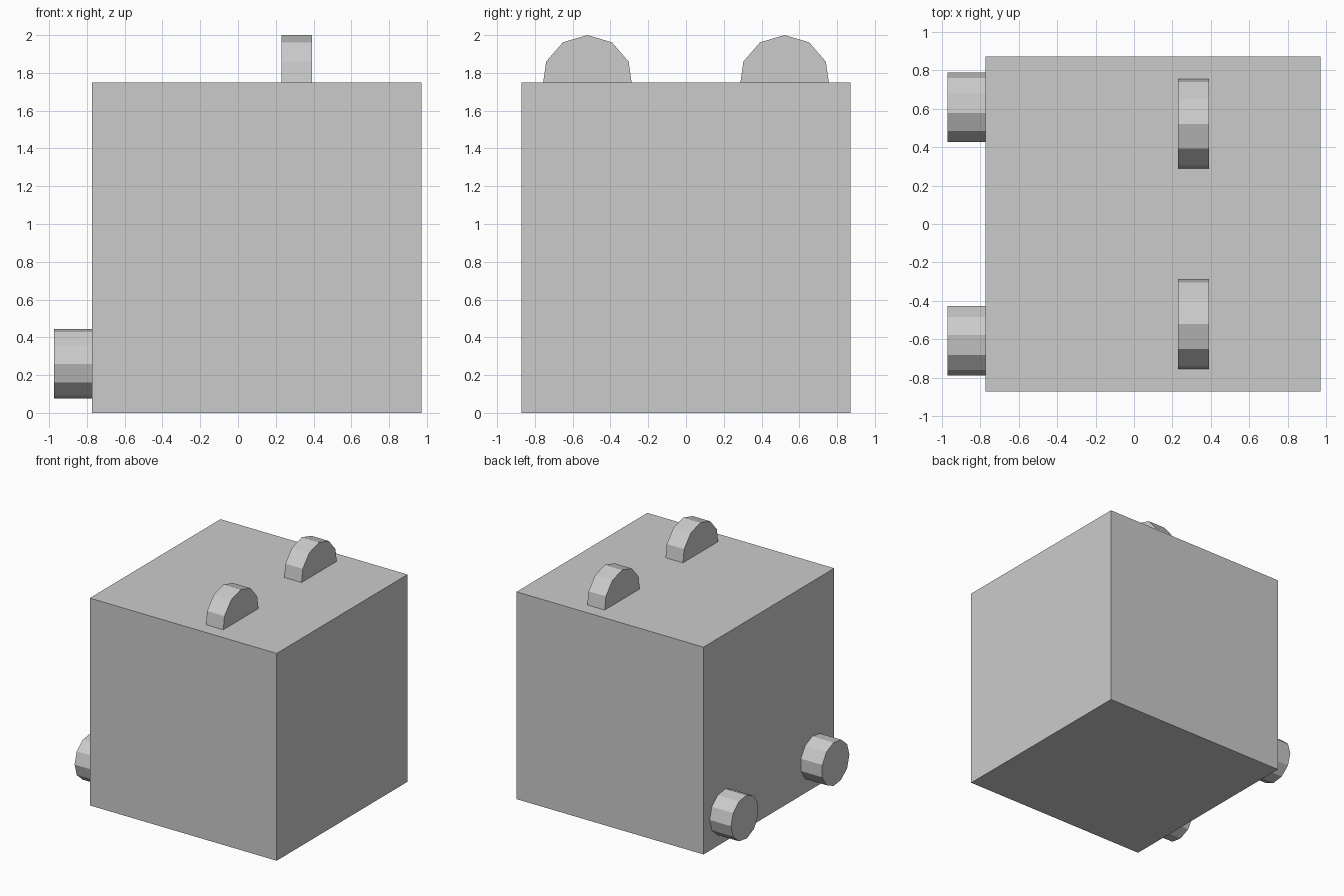
import bpy
from math import pi, sin, cos

if "Cube" in bpy.data.objects:
    bpy.data.objects.remove(bpy.data.objects["Cube"])


def prism(name, x0, x1, y, z, r, start, sides=11):
    """Low-poly disc lying along x, first corner at angle 'start' in the y-z plane."""
    ring = [(y + r * cos(start + 2 * pi * i / sides),
             z + r * sin(start + 2 * pi * i / sides)) for i in range(sides)]
    verts = [(x, a, b) for x in (x0, x1) for a, b in ring]
    faces = [list(range(sides))[::-1], list(range(sides, 2 * sides))]
    for i in range(sides):
        j = (i + 1) % sides
        faces.append([i, j, j + sides, i + sides])
    mesh = bpy.data.meshes.new(name)
    mesh.from_pydata(verts, [], faces)
    obj = bpy.data.objects.new(name, mesh)
    bpy.context.collection.objects.link(obj)
    return obj


# Cube body
bpy.ops.mesh.primitive_cube_add(size=1, location=(0.099, 0, 0.875))
body = bpy.context.object
body.name = "body"
body.scale = (1.746, 1.744, 1.75)
bpy.ops.object.transform_apply(location=False, rotation=False, scale=True)

for side, label in ((-1, "right"), (1, "left")):
    # Round ears half sunk into the top
    prism(f"{label}_ear", 0.23, 0.392, side * 0.522, 1.76, 0.24, pi / 2)
    # Round pegs on the side face, mirrored in y
    prism(f"{label}_peg", -0.973, -0.74, side * 0.605, 0.26, 0.185,
          0 if side > 0 else pi)
